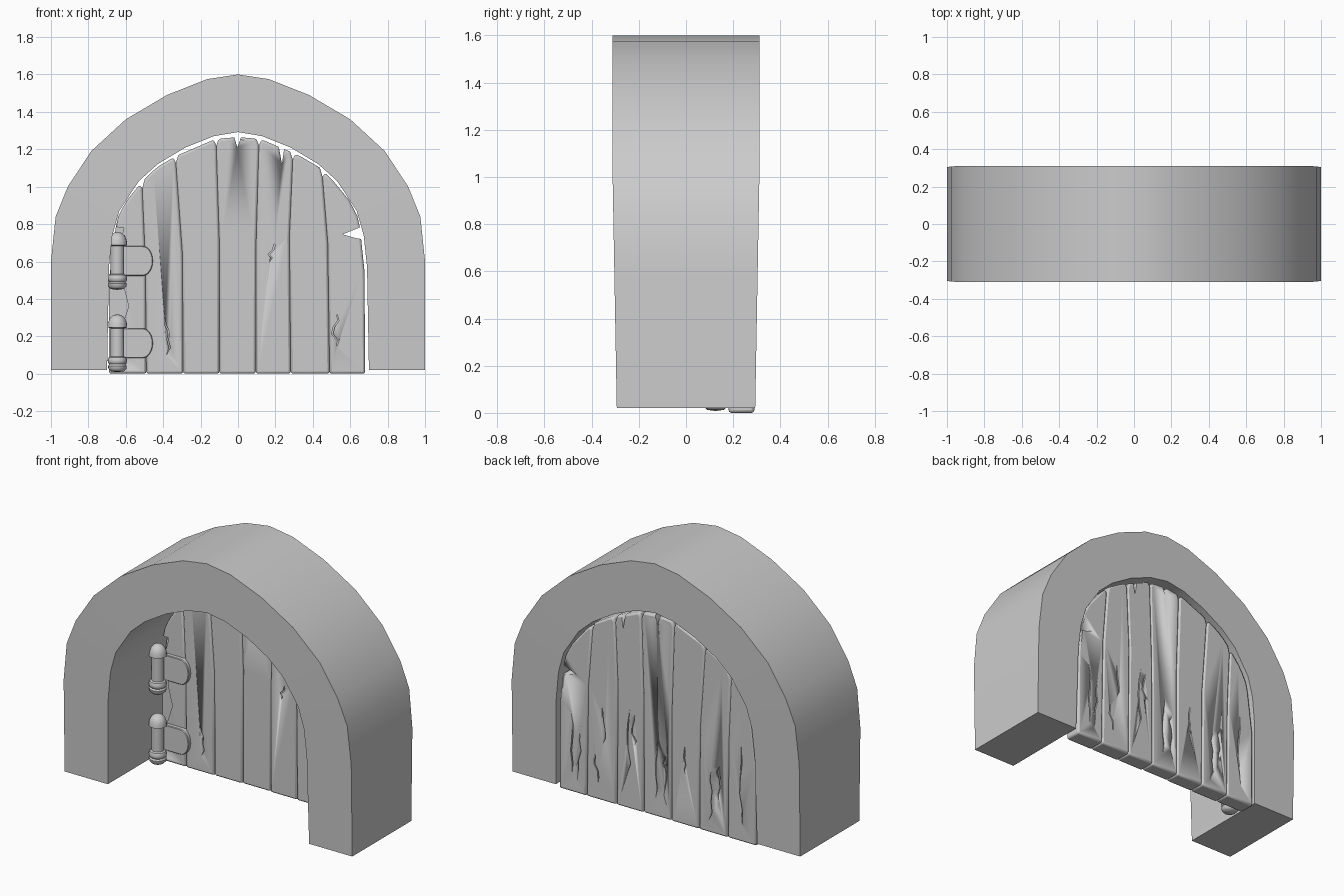
import bpy, bmesh, math, random

if "Cube" in bpy.data.objects:
    bpy.data.objects.remove(bpy.data.objects["Cube"])

random.seed(4)


def finish(name, bm, angle=30):
    bmesh.ops.recalc_face_normals(bm, faces=bm.faces)
    me = bpy.data.meshes.new(name)
    bm.to_mesh(me)
    bm.free()
    me.shade_smooth()
    me.set_sharp_from_angle(angle=math.radians(angle))
    ob = bpy.data.objects.new(name, me)
    bpy.context.collection.objects.link(ob)
    return ob


def prism(bm, pts, y0, y1):
    """Extrude an xz outline from y0 to y1."""
    a = [bm.verts.new((x, y0, z)) for x, z in pts]
    b = [bm.verts.new((x, y1, z)) for x, z in pts]
    bm.faces.new(a)
    bm.faces.new(b[::-1])
    for i in range(len(a)):
        j = (i + 1) % len(a)
        bm.faces.new((a[i], b[i], b[j], a[j]))


# stone arch: matching outer and inner half profiles, mirrored
outer = [(1, .02), (1, .6), (.975, .84), (.91, 1.0), (.785, 1.19), (.6, 1.36),
         (.38, 1.49), (.165, 1.575), (0, 1.6)]
inner = [(.7, .02), (.69, .57), (.672, .74), (.635, .87), (.53, 1.03), (.43, 1.12),
         (.28, 1.21), (.13, 1.27), (0, 1.292)]


def mirrored(half):
    return half + [(-x, z) for x, z in half[-2::-1]]


bm = bmesh.new()
rings = []
for (ox, oz), (ix, iz) in zip(mirrored(outer), mirrored(inner)):
    ring = []
    for x, z, s in ((ox, oz, -1), (ox, oz, 1), (ix, iz, 1), (ix, iz, -1)):
        depth = .293 + .018 * min(z, 1)
        ring.append(bm.verts.new((x, s * depth, z)))
    rings.append(ring)
for r, q in zip(rings, rings[1:]):
    for i in range(4):
        j = (i + 1) % 4
        bm.faces.new((r[i], r[j], q[j], q[i]))
bm.faces.new(rings[0])
bm.faces.new(rings[-1])
finish("stone_arch", bm)

# cutters: splits, chips and wood cracks
FRONT, BACK = .18, .29
bm = bmesh.new()
for pts in ([(.56, .745), (.72, .81), (.72, .71), (.63, .725)],
            [(-.004, 1.21), (.03, 1.3), (-.03, 1.3)],
            [(.235, 1.12), (.255, 1.26), (.21, 1.26)]):
    prism(bm, pts, .1, .4)
prism(bm, [(-.72, .02), (-.635, .03), (-.61, .12), (-.63, .22), (-.585, .36), (-.615, .48),
           (-.6, .6), (-.63, .7), (-.61, .78), (-.72, .79)], .1, .235)


def crack(x, z0, z1, y0, y1, w=.004):
    n = 5
    mid = [(x + random.uniform(-.017, .017), z0 + (z1 - z0) * i / n) for i in range(n + 1)]
    pts = [(a - w, b) for a, b in mid[1:-1]] + [mid[-1]]
    pts += [(a + w, b) for a, b in mid[-2:0:-1]] + [mid[0]]
    prism(bm, pts, y0, y1)


for x, z0, z1 in ((.6, .1, .5), (.54, .08, .4), (.42, .1, .3), (.37, .35, .6),
                  (.2, .2, .62), (.16, .4, .6), (0, .1, .5), (-.05, .15, .4),
                  (-.19, .3, .5), (-.37, .06, .4), (-.43, .2, .45), (-.58, .1, .6)):
    crack(x, z0, z1, BACK - .012, BACK + .05)
for x, z0, z1 in ((.18, .6, .7), (.52, .14, .32), (-.38, .1, .3)):
    crack(x, z0, z1, FRONT - .05, FRONT + .012)
cutter = finish("crack_cutter", bm)
cutter.hide_render = True
cutter.display_type = 'WIRE'

# door planks: seams as (bottom x, bend x, bend z, top x)
crown = [(0, 1.265), (.12, 1.255), (.33, 1.165), (.44, 1.1), (.51, 1.03), (.6, .92),
         (.66, .8), (.7, .55)]


def top_z(x):
    x = abs(x)
    for (a, za), (b, zb) in zip(crown, crown[1:]):
        if x <= b:
            return za + (zb - za) * (x - a) / (b - a)
    return crown[-1][1]


seams = [(-.69, -.69, .5, -.655), (-.49, -.495, .6, -.512), (-.293, -.297, .64, -.332),
         (-.1, -.1, .72, -.116), (.095, .097, .7, .112), (.282, .275, .73, .293),
         (.49, .48, .7, .452), (.68, .676, .55, .652)]
for k, (l, r) in enumerate(zip(seams, seams[1:])):
    bm = bmesh.new()
    pts = [(l[0], 0), (r[0], 0), (r[1], r[2]), (r[3], top_z(r[3]) - .035)]
    a, b = l[3] + .014, r[3] - .014
    pts += [(b + (a - b) * i / 4, top_z(b + (a - b) * i / 4)) for i in range(5)]
    pts += [(l[3], top_z(l[3]) - .035), (l[1], l[2])]
    off = random.uniform(0, .008)
    prism(bm, pts, FRONT + off, BACK - off / 2)
    plank = finish(f"door_plank_{k + 1}", bm)
    bev = plank.modifiers.new("worn_edges", 'BEVEL')
    bev.width = .012
    bev.segments = 2
    bev.angle_limit = math.radians(50)
    cut = plank.modifiers.new("cracks", 'BOOLEAN')
    cut.object = cutter
    cut.solver = 'EXACT'

# hinges: turned barrel with domed cap, plus a round-ended leaf
HX, HY = -.645, .125
barrel = [(0, .31), (.022, .305), (.04, .29), (.05, .265), (.052, .24), (.036, .235),
          (.036, .085), (.046, .08), (.052, .065), (.05, .05), (.043, .043), (.05, .034),
          (.048, .018), (.035, .005), (0, 0)]
for name, base in (("lower", .008), ("upper", .448)):
    bm = bmesh.new()
    vs = [bm.verts.new((HX + r, HY, base + z)) for r, z in barrel]
    es = [bm.edges.new(e) for e in zip(vs, vs[1:])]
    bmesh.ops.spin(bm, geom=vs + es, cent=(HX, HY, 0), axis=(0, 0, 1),
                   angle=2 * math.pi, steps=20)
    bmesh.ops.remove_doubles(bm, verts=bm.verts, dist=.0005)
    finish(f"{name}_hinge_barrel", bm, 40)

    bm = bmesh.new()
    zc = base + .155
    pts = [(HX, zc - .08), (-.51, zc - .08)]
    pts += [(-.51 + .055 * math.cos(t), zc + .08 * math.sin(t))
            for t in (math.radians(-75 + 15 * i) for i in range(11))]
    pts += [(-.51, zc + .08), (HX, zc + .08)]
    prism(bm, pts, .158, .192)
    leaf = finish(f"{name}_hinge_leaf", bm)
    bev = leaf.modifiers.new("soft_edge", 'BEVEL')
    bev.width = .004
    bev.angle_limit = math.radians(40)
